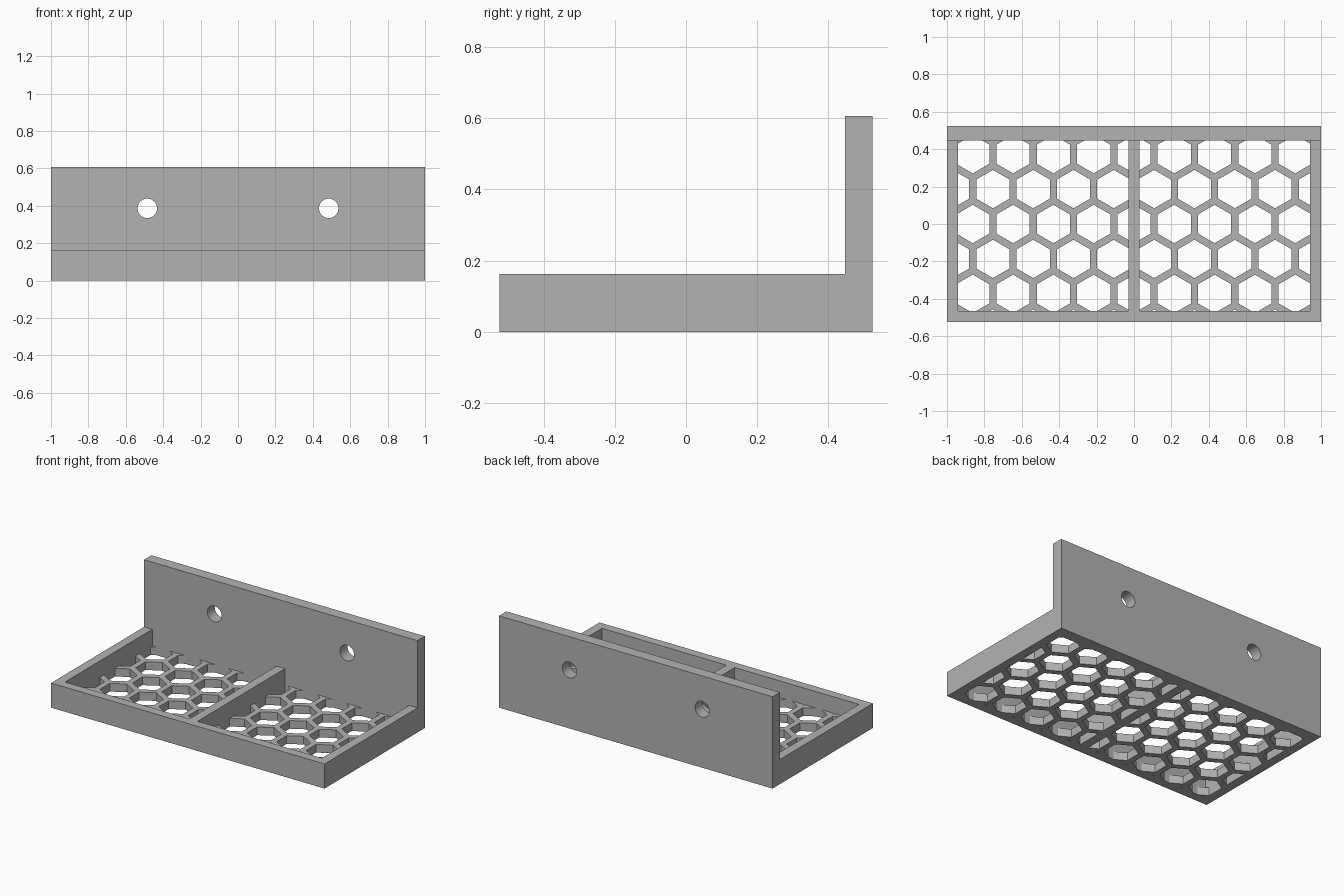
import bpy
import bmesh
import math
from mathutils import Vector

if "Cube" in bpy.data.objects:
    bpy.data.objects.remove(bpy.data.objects["Cube"])

# Main dimensions
DEPTH = 0.524          # half depth
WALL_Y = 0.447         # inner face of the back wall
FRONT_Y = -0.465       # inner face of the front rim
BAY_IN, BAY_OUT = 0.03, 0.94
FLOOR, RIM, TOP = 0.054, 0.163, 0.607
PITCH, RIB = 0.2155, 0.038

grey = bpy.data.materials.new("plain grey")
grey.use_nodes = True
colour = (0.45, 0.45, 0.45, 1)
grey.diffuse_color = colour
grey.node_tree.nodes["Principled BSDF"].inputs["Base Color"].default_value = colour


def add_prism(bm, points, direction):
    """Extrude a flat outline into a solid."""
    face = bm.faces.new([bm.verts.new(p) for p in points])
    result = bmesh.ops.extrude_face_region(bm, geom=[face], use_keep_orig=True)
    verts = [v for v in result["geom"] if isinstance(v, bmesh.types.BMVert)]
    bmesh.ops.translate(bm, verts=verts, vec=Vector(direction))


def add_box(bm, x0, x1, y0, y1, z0, z1):
    outline = [(x0, y0, z0), (x1, y0, z0), (x1, y1, z0), (x0, y1, z0)]
    add_prism(bm, outline, (0, 0, z1 - z0))


def ring(radius, count, start=0.0):
    steps = [start + math.tau * i / count for i in range(count)]
    return [(radius * math.cos(a), radius * math.sin(a)) for a in steps]


def make_object(name, bm):
    bmesh.ops.recalc_face_normals(bm, faces=bm.faces[:])
    mesh = bpy.data.meshes.new(name)
    bm.to_mesh(mesh)
    bm.free()
    mesh.materials.append(grey)
    obj = bpy.data.objects.new(name, mesh)
    bpy.context.scene.collection.objects.link(obj)
    return obj


def subtract(target, cutter):
    """Cut one solid from another and discard the cutter."""
    mod = target.modifiers.new("cut", "BOOLEAN")
    mod.operation = "DIFFERENCE"
    mod.solver = "EXACT"
    mod.object = cutter
    bpy.context.view_layer.update()
    graph = bpy.context.evaluated_depsgraph_get()
    mesh = bpy.data.meshes.new_from_object(target.evaluated_get(graph))
    target.modifiers.clear()
    target.data = mesh
    bpy.data.objects.remove(cutter)


# Shelf body: L-shaped side profile swept across the width
bm = bmesh.new()
profile = [(-DEPTH, 0), (DEPTH, 0), (DEPTH, TOP), (WALL_Y, TOP),
           (WALL_Y, RIM), (-DEPTH, RIM)]
add_prism(bm, [(-1, y, z) for y, z in profile], (2, 0, 0))
shelf = make_object("shelf_bracket", bm)

# Honeycomb holes in staggered rows
bm = bmesh.new()
hexagon = ring((PITCH - RIB) / math.sqrt(3), 6, math.pi / 6)
for row in range(-3, 4):
    cy = row * PITCH * math.sqrt(3) / 2
    for col in range(-5, 6):
        cx = (col + 0.5 * (row % 2)) * PITCH
        add_prism(bm, [(cx + x, cy + y, -0.4) for x, y in hexagon], (0, 0, 0.8))
hex_holes = make_object("honeycomb_holes", bm)

# Honeycomb floor lattice
bm = bmesh.new()
add_box(bm, -1.5, 1.5, -0.9, 0.9, -0.2, FLOOR)
lattice = make_object("honeycomb_floor", bm)
subtract(lattice, hex_holes)

# Two open bays with the lattice left in their floors
bm = bmesh.new()
for x0, x1 in ((-BAY_OUT, -BAY_IN), (BAY_IN, BAY_OUT)):
    add_box(bm, x0, x1, FRONT_Y, WALL_Y, -0.1, 0.3)
bays = make_object("bay_cutter", bm)
subtract(bays, lattice)
subtract(shelf, bays)

# Screw holes through the back wall
bm = bmesh.new()
for side in (-1, 1):
    circle = [(side * 0.485 + x, 0.3, 0.387 + z) for x, z in ring(0.052, 40)]
    add_prism(bm, circle, (0, 0.4, 0))
subtract(shelf, make_object("screw_holes", bm))
